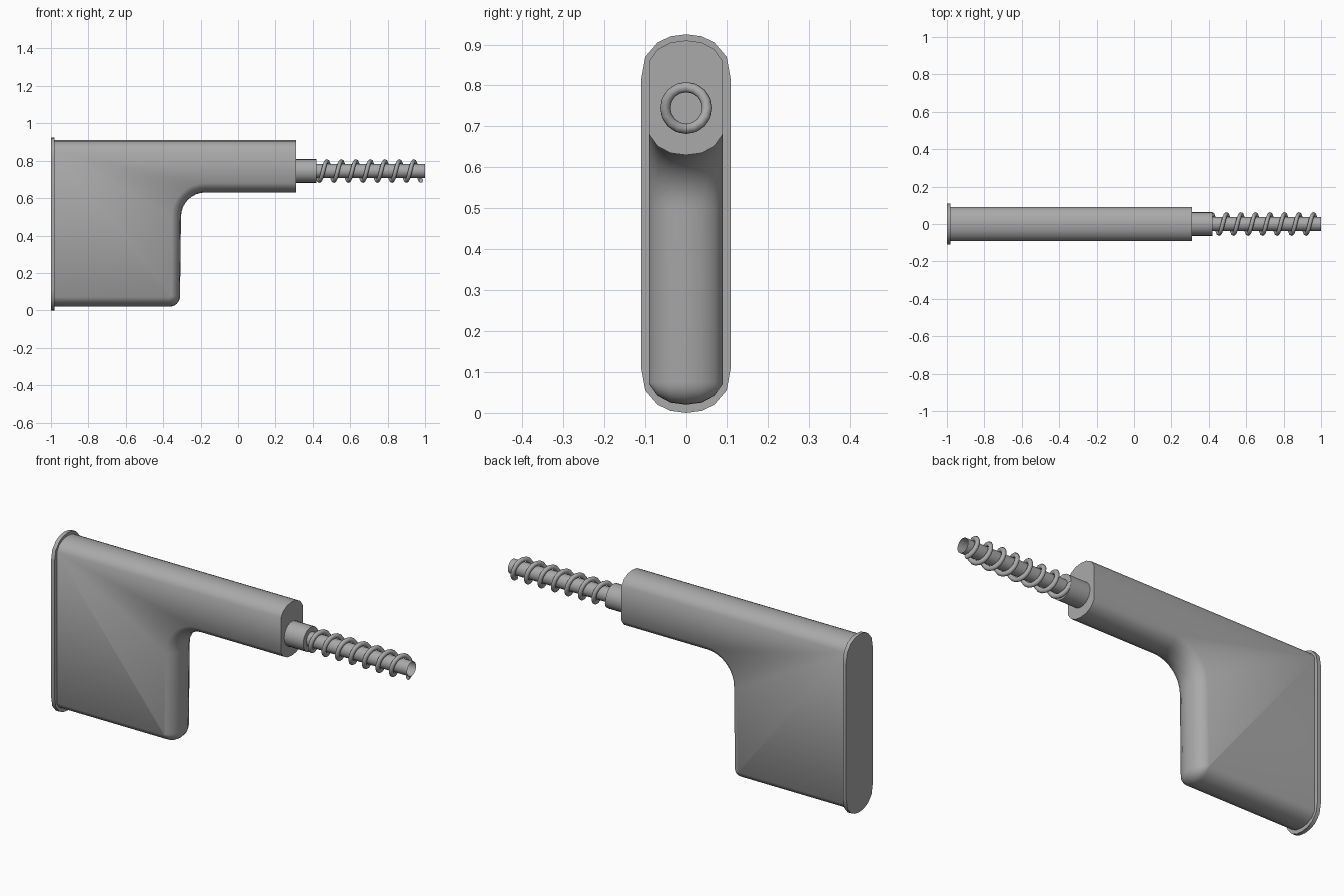
import bpy, bmesh, math
from math import sin, cos, pi, radians

if "Cube" in bpy.data.objects:
    bpy.data.objects.remove(bpy.data.objects["Cube"])

grey = bpy.data.materials.new("plain grey")
grey.diffuse_color = (0.4, 0.4, 0.4, 1)
grey.use_nodes = True
grey.node_tree.nodes["Principled BSDF"].inputs["Base Color"].default_value = grey.diffuse_color
AXIS_Z = 0.745


def finish(name, bm, angle=40):
    bmesh.ops.recalc_face_normals(bm, faces=bm.faces)
    me = bpy.data.meshes.new(name)
    bm.to_mesh(me)
    bm.free()
    ob = bpy.data.objects.new(name, me)
    bpy.context.collection.objects.link(ob)
    me.materials.append(grey)
    bpy.ops.object.select_all(action='DESELECT')
    ob.select_set(True)
    bpy.context.view_layer.objects.active = ob
    bpy.ops.object.shade_smooth_by_angle(angle=radians(angle))
    return ob


# Body: an L-shaped outline (x, z, inward normal) swept with a rounded edge section
path = [(-0.985, 0.02, 0, 1)]
for i in range(7):                                  # lower grip corner
    a = -pi / 2 + i * pi / 12
    path.append((-0.365 + 0.055 * cos(a), 0.075 + 0.055 * sin(a), -cos(a), -sin(a)))
for i in range(9):                                  # fillet under the barrel
    a = pi - i * pi / 16
    path.append((-0.175 + 0.13 * cos(a), 0.5 + 0.13 * sin(a), cos(a), sin(a)))
path += [(0.31, 0.63, 0, 1), (0.31, 0.91, 0, -1), (-0.985, 0.91, 0, -1)]
half = [(0.09, 0.05), (0.07, 0.022), (0.038, 0.005)]  # (y, inset)
section = [(-y, d) for y, d in half] + [(0, 0)] + [(y, d) for y, d in reversed(half)]

bm = bmesh.new()
rows = [[bm.verts.new((x + nx * d, y, z + nz * d)) for y, d in section]
        for x, z, nx, nz in path]
for k, (r, s) in enumerate(zip(rows, rows[1:])):
    if k == len(rows) - 3:                          # flat barrel end
        bm.faces.new(r + s[::-1])
        continue
    for j in range(len(section) - 1):
        bm.faces.new((r[j], r[j + 1], s[j + 1], s[j]))
bm.faces.new(rows[-1] + rows[0][::-1])              # back end
for j in (0, -1):                                   # flat sides
    bm.faces.new([r[j] for r in rows])
finish("body", bm)

# Rim plate closing the back
edge = [(0, 0), (0.038, 0.005), (0.07, 0.02), (0.1, 0.055), (0.11, 0.11)]
right = edge + [(y, 0.925 - z) for y, z in reversed(edge)]
outline = right + [(-y, z) for y, z in reversed(right[1:-1])]
bm = bmesh.new()
face = bm.faces.new([bm.verts.new((-1, y, z)) for y, z in outline])
ext = bmesh.ops.extrude_face_region(bm, geom=[face])
new = [v for v in ext["geom"] if isinstance(v, bmesh.types.BMVert)]
bmesh.ops.translate(bm, verts=new, vec=(0.02, 0, 0))
finish("back_rim", bm)


# Collar and open tube shaft
def rod(name, x0, x1, radius, sides, capped):
    bm = bmesh.new()
    ends = [[bm.verts.new((x, radius * cos(2 * pi * i / sides),
                           AXIS_Z + radius * sin(2 * pi * i / sides)))
             for i in range(sides)] for x in (x0, x1)]
    for i in range(sides):
        j = (i + 1) % sides
        bm.faces.new((ends[0][i], ends[0][j], ends[1][j], ends[1][i]))
    if capped:
        for e in ends:
            bm.faces.new(e)
    finish(name, bm)


rod("collar", 0.30, 0.42, 0.063, 24, True)
rod("shaft", 0.41, 1.0, 0.037, 24, False)

# Spiral thread around the shaft
PITCH, STEPS, SIDES = 0.0775, 16, 8
bm = bmesh.new()
rings = []
for i in range(int(7.25 * STEPS) + 1):
    t = 2 * pi * (i / STEPS - 0.25)
    x = 0.436 + PITCH * t / (2 * pi)
    ring = []
    for k in range(SIDES):
        a = 2 * pi * k / SIDES
        r = 0.051 + 0.0125 * cos(a)
        ring.append(bm.verts.new((x + 0.0115 * sin(a), -r * sin(t), AXIS_Z - r * cos(t))))
    rings.append(ring)
for r, s in zip(rings, rings[1:]):
    for k in range(SIDES):
        m = (k + 1) % SIDES
        bm.faces.new((r[k], r[m], s[m], s[k]))
bm.faces.new(rings[0])
bm.faces.new(rings[-1])
finish("spiral_thread", bm, 60)
